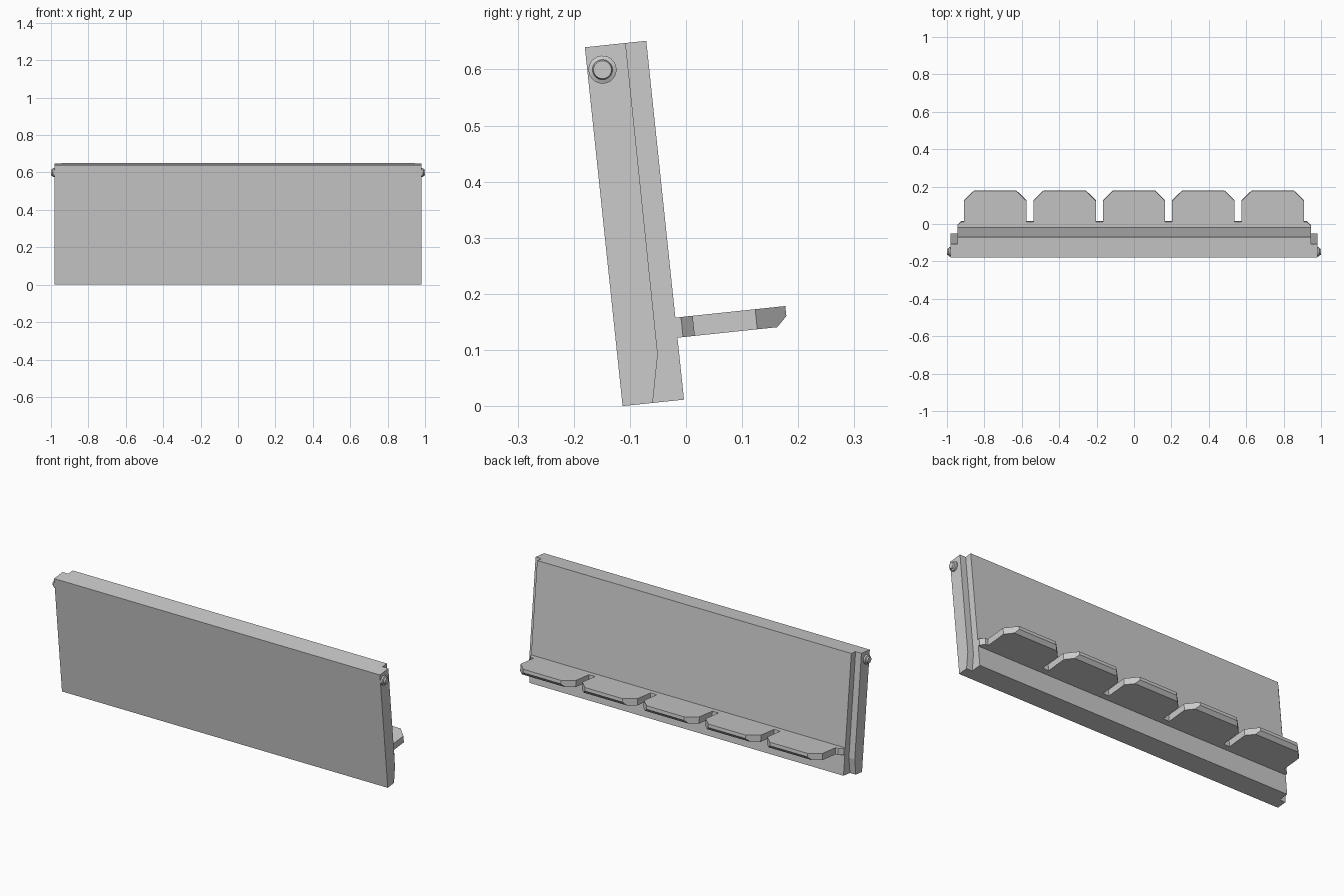
import bpy, bmesh, math
from mathutils import Matrix, Vector

if "Cube" in bpy.data.objects:
    bpy.data.objects.remove(bpy.data.objects["Cube"])

grey = bpy.data.materials.new("plain_grey")
grey.use_nodes = True
colour = (0.6, 0.6, 0.6, 1)
grey.diffuse_color = colour
grey.node_tree.nodes["Principled BSDF"].inputs["Base Color"].default_value = colour

# The whole model leans back: local y is depth, local z runs up the panel
LEAN = Matrix.Translation((0, -0.113, 0)) @ Matrix.Rotation(math.radians(6), 4, "X")


def finish(name, bm):
    bmesh.ops.recalc_face_normals(bm, faces=bm.faces[:])
    bm.transform(LEAN)
    mesh = bpy.data.meshes.new(name)
    bm.to_mesh(mesh)
    bm.free()
    mesh.materials.append(grey)
    obj = bpy.data.objects.new(name, mesh)
    bpy.context.collection.objects.link(obj)
    return obj


def prism(points, offset):
    """Extrude a closed outline along the offset."""
    bm = bmesh.new()
    face = bm.faces.new([bm.verts.new(p) for p in points])
    extruded = bmesh.ops.extrude_face_region(bm, geom=[face], use_keep_orig=True)
    verts = [v for v in extruded["geom"] if isinstance(v, bmesh.types.BMVert)]
    bmesh.ops.translate(bm, verts=verts, vec=offset)
    return bm


def slab(name, profile, half):
    finish(name, prism([(-half, y, z) for y, z in profile], (2 * half, 0, 0)))


# Panel: wide front plate with tapered foot, narrower plate behind it
HEIGHT, BACK = 0.643, 0.11
step = [(0.054, 0), (0.072, 0.085), (0.073, HEIGHT)]
slab("front_plate", [(0, 0)] + step + [(0, HEIGHT)], 0.98)
slab("back_plate", step + [(BACK, HEIGHT), (BACK, 0)], 0.945)

# Shelf: base bar with clipped ends
LOW, THICK, ROOT, TIP = 0.111, 0.036, 0.141, 0.307
bar = [(-0.945, BACK), (0.945, BACK), (0.945, 0.12), (0.925, ROOT),
       (-0.925, ROOT), (-0.945, 0.12)]
finish("shelf_bar", prism([(x, y, LOW) for x, y in bar], (0, 0, THICK)))

# Shelf tabs: clipped corners, with the lower front edge cut away
HALF, CLIP = 0.167, 0.054
for i in range(5):
    cx = (i - 2) * 0.371
    outline = [(-HALF, ROOT), (HALF, ROOT), (HALF, TIP - CLIP), (HALF - CLIP, TIP),
               (CLIP - HALF, TIP), (-HALF, TIP - CLIP)]
    bm = prism([(cx + x, y, LOW) for x, y in outline], (0, 0, THICK))
    cut = bmesh.ops.bisect_plane(
        bm, geom=bm.verts[:] + bm.edges[:] + bm.faces[:],
        plane_co=Vector((0, TIP, LOW + 0.018)), plane_no=Vector((0, 1, -1)),
        clear_outer=True)
    edges = [e for e in cut["geom_cut"] if isinstance(e, bmesh.types.BMEdge)]
    bmesh.ops.holes_fill(bm, edges=edges, sides=0)
    finish(f"shelf_tab_{i + 1}", bm)

# Pivot pins: a collar and a smaller boss on each end of the panel
PIN_Y, PIN_Z = 0.027, 0.6
for side, label in ((1, "left"), (-1, "right")):
    bm = bmesh.new()
    rings = [(0.975, 0.025), (0.989, 0.025), (0.992, 0.018), (1.0, 0.016)]
    previous = None
    for x, r in rings:
        ring = []
        for k in range(24):
            a = math.tau * k / 24
            ring.append(bm.verts.new((side * x, PIN_Y + r * math.cos(a),
                                      PIN_Z + r * math.sin(a))))
        if previous:
            for k in range(24):
                n = (k + 1) % 24
                bm.faces.new((previous[k], previous[n], ring[n], ring[k]))
        else:
            bm.faces.new(ring)
        previous = ring
    bm.faces.new(previous)
    pin = finish(f"{label}_pivot_pin", bm)
    bpy.ops.object.select_all(action="DESELECT")
    pin.select_set(True)
    bpy.context.view_layer.objects.active = pin
    bpy.ops.object.shade_smooth_by_angle(angle=math.radians(30))
